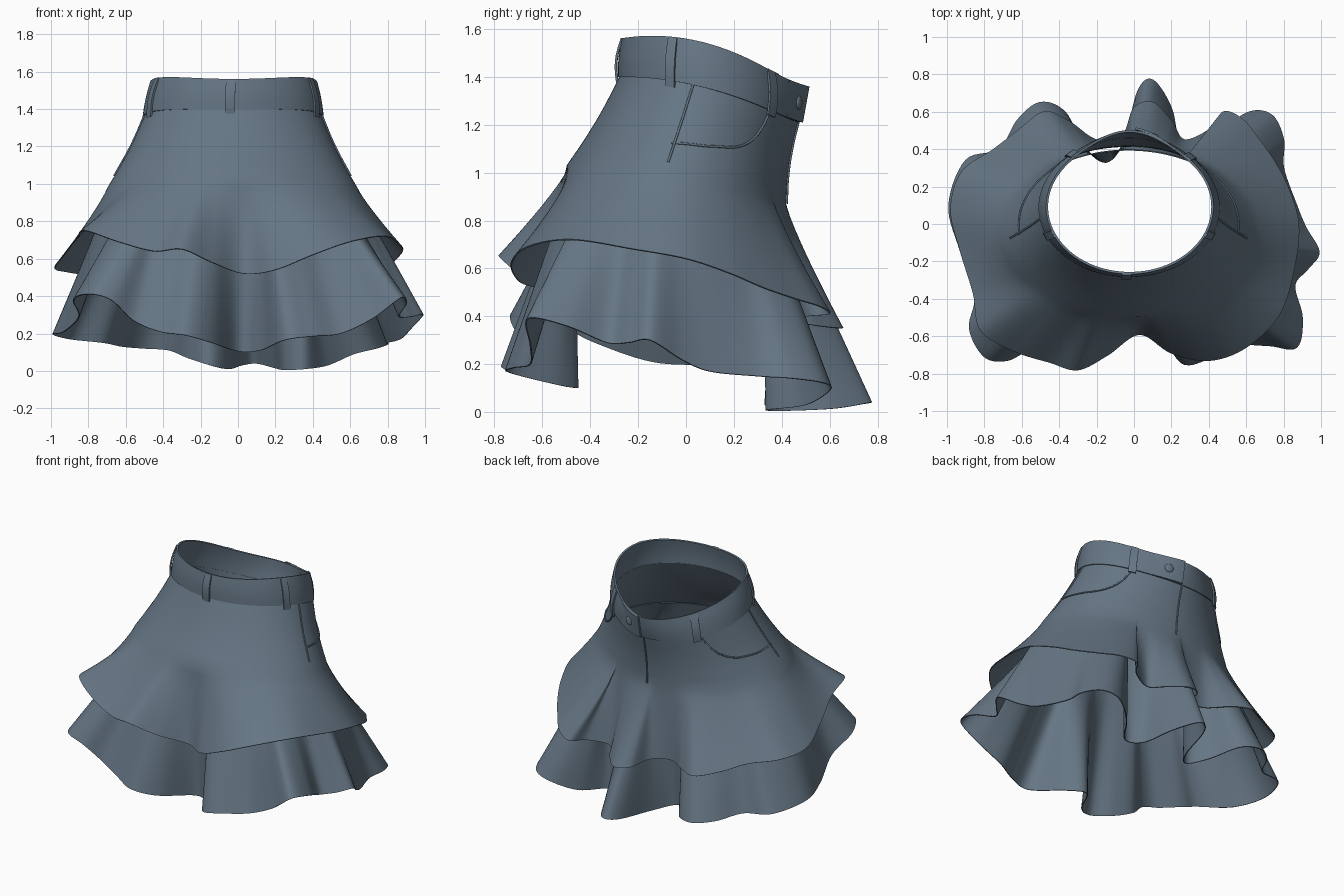
import bpy
import bmesh
from math import atan2, cos, sin, pi, radians
from mathutils import Vector

cube = bpy.data.objects.get("Cube")
if cube:
    bpy.data.objects.remove(cube)

# one cloth colour
cloth = bpy.data.materials.new("slate_blue_cloth")
colour = (0.13, 0.18, 0.23, 1)
cloth.diffuse_color = colour
cloth.use_nodes = True
shader = cloth.node_tree.nodes["Principled BSDF"]
shader.inputs["Base Color"].default_value = colour
shader.inputs["Roughness"].default_value = 0.8


def ring(centre, radii, peak, height, slope, sag):
    """Return a function giving a point on a tilted ellipse, peaked at the back."""
    def point(angle):
        s = (1 + sin(angle)) / 2
        tip = peak * max(0, sin(angle)) ** 8
        return Vector((centre[0] + radii[0] * cos(angle),
                       centre[1] + radii[1] * sin(angle) + tip,
                       height - slope * s - sag * s * s))
    return point


waist_top = ring((-.023, .092), (.438, .35), .05, 1.56, -.11, .31)
waist_low = ring((-.026, .087), (.475, .362), .015, 1.40, 0, .19)
hip_centre, hip_radii = (-.03, -.04), (.665, .455)
hip_seam = ring(hip_centre, hip_radii, 0, 1.03, .05, .11)


def outward(angle):
    return Vector((cos(angle), sin(angle), 0))


def band(angle, v, offset=0.0):
    return waist_low(angle).lerp(waist_top(angle), v) + outward(angle) * offset


def yoke(angle, v, offset=0.0):
    """Point between band and hip seam, slightly hollowed in between."""
    hollow = offset - .012 * sin(pi * v)
    return waist_low(angle).lerp(hip_seam(angle), v) + outward(angle) * hollow


def flare(top, hem, t):
    """Point on the upper flounce, spreading a little later than it drops."""
    spread = top.lerp(hem, t ** 1.15)
    return Vector((spread.x, spread.y, top.z + (hem.z - top.z) * t))


def finish(obj):
    bpy.ops.object.select_all(action='DESELECT')
    obj.select_set(True)
    bpy.context.view_layer.objects.active = obj
    for mod in list(obj.modifiers):
        bpy.ops.object.modifier_apply(modifier=mod.name)
    bpy.ops.object.shade_smooth_by_angle(angle=radians(50))


def sheet(name, rows, closed, thickness):
    """Skin a grid of points and give it cloth thickness."""
    bm = bmesh.new()
    grid = [[bm.verts.new(p) for p in row] for row in rows]
    count = len(rows[0])
    for low, high in zip(grid, grid[1:]):
        for i in range(count if closed else count - 1):
            j = (i + 1) % count
            bm.faces.new((low[i], low[j], high[j], high[i]))
    bmesh.ops.recalc_face_normals(bm, faces=bm.faces)
    mesh = bpy.data.meshes.new(name)
    bm.to_mesh(mesh)
    bm.free()
    mesh.materials.append(cloth)
    obj = bpy.data.objects.new(name, mesh)
    bpy.context.collection.objects.link(obj)
    solid = obj.modifiers.new("thickness", 'SOLIDIFY')
    solid.thickness = thickness
    solid.offset = 0
    finish(obj)


def smooth_loop(points, steps):
    """Closed Catmull-Rom curve through the points."""
    pts = [Vector(p) for p in points]
    n = len(pts)
    result = []
    for i in range(n):
        a, b, c, d = (pts[(i + k) % n] for k in (-1, 0, 1, 2))
        for s in range(steps):
            t = s / steps
            result.append(b + (c - a) * (t / 2)
                          + (a * 2 - b * 5 + c * 4 - d) * (t * t / 2)
                          + (b * 3 - a - c * 3 + d) * (t ** 3 / 2))
    return result


def hip_angle(p):
    return atan2((p.y - hip_centre[1]) / hip_radii[1],
                 (p.x - hip_centre[0]) / hip_radii[0])


# wavy hem paths, counterclockwise from the front centre
upper_hem = smooth_loop([
    (.03, -.59, .52), (.2, -.69, .54), (.4, -.73, .62), (.6, -.66, .69),
    (.78, -.48, .72), (.86, -.22, .68), (.88, 0, .64), (.83, .18, .58),
    (.76, .32, .52), (.67, .45, .475), (.58, .56, .44), (.48, .6, .41),
    (.41, .51, .4), (.27, .45, .38), (.2, .55, .36), (.1, .65, .35),
    (0, .62, .36), (-.06, .48, .38), (-.2, .45, .4), (-.35, .55, .42),
    (-.48, .6, .42), (-.62, .5, .45), (-.75, .4, .5), (-.92, .28, .53),
    (-.98, .08, .55), (-.93, -.14, .62), (-.86, -.37, .71),
    (-.82, -.57, .75), (-.64, -.68, .69), (-.45, -.74, .64),
    (-.3, -.78, .65), (-.14, -.7, .58),
], 8)
lower_hem = smooth_loop([
    (0, -.46, .105), (.12, -.52, .11), (.25, -.74, .165), (.4, -.72, .185),
    (.55, -.65, .2), (.72, -.65, .28), (.87, -.66, .39), (.9, -.5, .36),
    (.86, -.33, .29), (.93, -.24, .29), (.99, -.15, .3), (.92, -.02, .22),
    (.87, .1, .17), (.8, .3, .15), (.8, .45, .14), (.74, .58, .12),
    (.62, .6, .09), (.48, .5, .03), (.36, .34, .01), (.25, .4, .005),
    (.2, .62, .015), (.1, .77, .04), (.02, .71, .03), (-.05, .45, .01),
    (-.15, .33, .03), (-.27, .42, .07), (-.37, .6, .11), (-.5, .65, .12),
    (-.62, .56, .13), (-.72, .4, .15), (-.9, .34, .17), (-.99, .1, .195),
    (-.93, -.14, .21), (-.85, -.38, .29), (-.88, -.56, .38), (-.8, -.71, .41),
    (-.68, -.73, .38), (-.56, -.68, .27), (-.42, -.71, .21),
    (-.28, -.77, .19), (-.14, -.68, .15),
], 7)

# yoke and upper flounce in one sheet, from the band down to the upper hem
upper_angles = [hip_angle(p) for p in upper_hem]
rows = [[yoke(a, r / 6) for a in upper_angles] for r in range(7)]
rows += [[flare(hip_seam(a), p, r / 10) for a, p in zip(upper_angles, upper_hem)]
         for r in range(1, 11)]
sheet("yoke_and_upper_flounce", rows, True, .006)

# lower flounce hangs from just inside the hip seam
rows = [[yoke(hip_angle(p), 1, -.02).lerp(p, r / 14) for p in lower_hem]
        for r in range(15)]
sheet("lower_flounce", rows, True, .006)

# waistband with a slight bulge, and its overlapping button tab
around = [2 * pi * i / 96 for i in range(96)]
rows = [[band(a, r / 6, .004 + .005 * sin(pi * r / 6)) for a in around]
        for r in range(7)]
sheet("waistband", rows, True, .012)
tab_angles = [radians(62 + 2 * i) for i in range(13)]
rows = [[band(a, r / 4, .006 + .014 * i / 12) for i, a in enumerate(tab_angles)]
        for r in range(5)]
sheet("waistband_tab", rows, False, .012)

# belt loops standing off the band
for place, degrees in (("front", -92), ("front_left", -24), ("back_left", 46),
                       ("back_right", 131), ("front_right", 204)):
    middle = radians(degrees)
    rows = []
    for r in range(9):
        v = -.14 + 1.14 * r / 8
        lift = .01 + .014 * sin(pi * r / 8)
        rows.append([band(middle + w * .055, v, lift) for w in (-1, 0, 1)])
    sheet(place + "_belt_loop", rows, False, .01)

# button on the tab
button_angle = radians(74)
bpy.ops.mesh.primitive_uv_sphere_add(segments=24, ring_count=12, radius=.03,
                                     location=band(button_angle, .5, .016))
button = bpy.context.object
button.name = "waist_button"
button.scale = (1, 1, .45)
button.rotation_euler = outward(button_angle).to_track_quat('Z', 'Y').to_euler()
button.data.materials.append(cloth)
finish(button)


def stitched_seam(name, path):
    """Fine raised seam along (degrees, v) stations on the yoke."""
    curve = bpy.data.curves.new(name, 'CURVE')
    curve.dimensions = '3D'
    curve.bevel_depth = .005
    spline = curve.splines.new('BEZIER')
    spline.bezier_points.add(len(path) - 1)
    for knot, (degrees, v) in zip(spline.bezier_points, path):
        knot.co = yoke(radians(degrees), v, .006)
        knot.handle_left_type = knot.handle_right_type = 'AUTO'
    curve.materials.append(cloth)
    bpy.context.collection.objects.link(bpy.data.objects.new(name, curve))


# side seams and curved pocket edges on both sides, fly seam at the back
side_seam = [(-9, 0), (-8, .4), (-7, .85)]
pocket_edge = [(46, 0), (42, .25), (36, .42), (27, .53), (18, .57),
               (10, .6), (0, .62), (-9, .64)]
for side, mirrored in (("left", False), ("right", True)):
    for part, path in (("side_seam", side_seam), ("pocket_edge", pocket_edge)):
        stations = [(180 - d if mirrored else d, v) for d, v in path]
        stitched_seam(side + "_" + part, stations)
stitched_seam("fly_seam", [(87, 0), (87, .3), (87, .65), (87, 1)])
